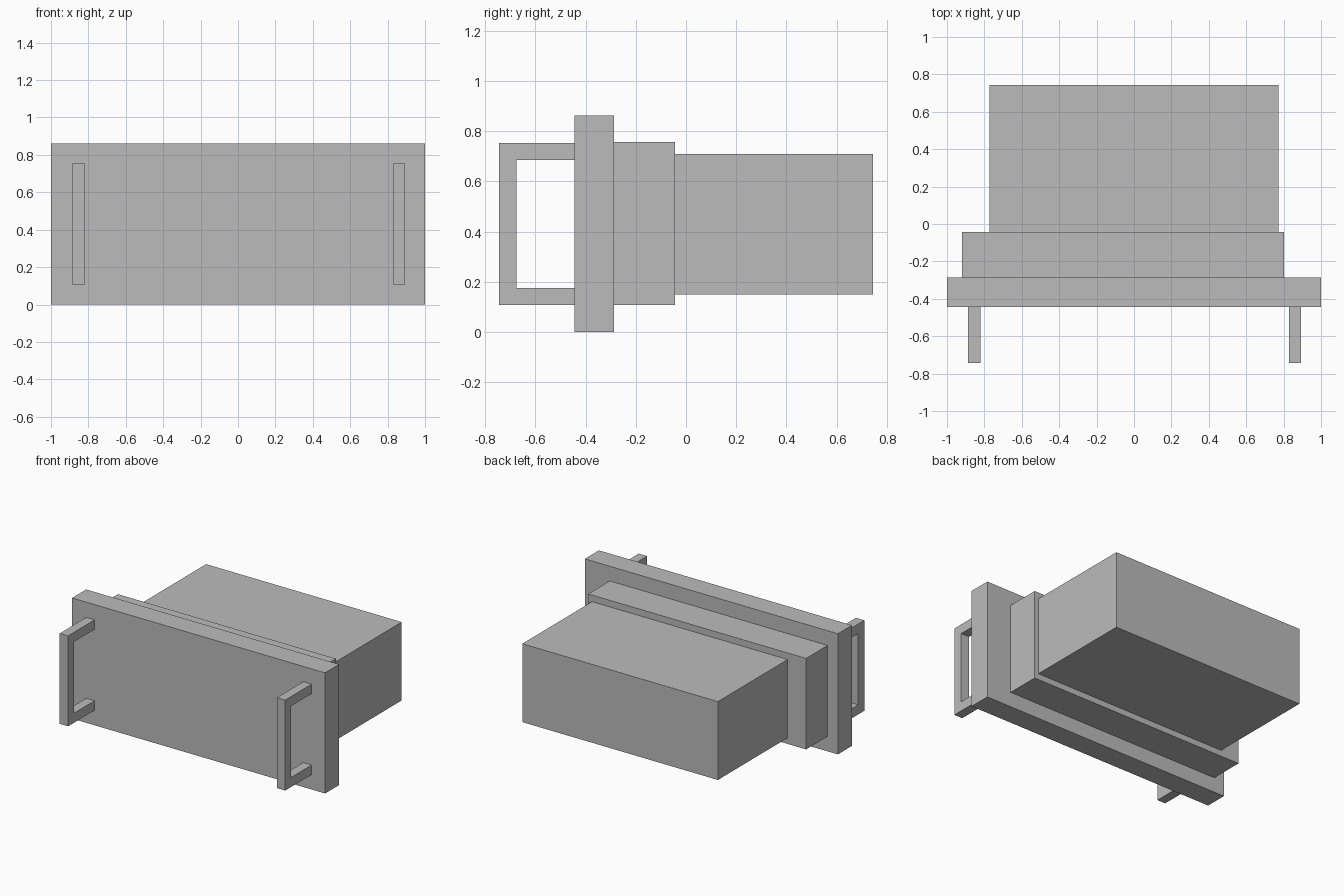
import bpy
import bmesh
from mathutils import Vector

default = bpy.data.objects.get("Cube")
if default:
    bpy.data.objects.remove(default, do_unlink=True)

# Single grey finish
GREY = (0.5, 0.5, 0.5, 1)
grey = bpy.data.materials.new("plain grey")
grey.use_nodes = True
grey.diffuse_color = GREY
grey.node_tree.nodes["Principled BSDF"].inputs["Base Color"].default_value = GREY


def finish(name, bm):
    bmesh.ops.recalc_face_normals(bm, faces=bm.faces)
    mesh = bpy.data.meshes.new(name)
    bm.to_mesh(mesh)
    bm.free()
    mesh.materials.append(grey)
    obj = bpy.data.objects.new(name, mesh)
    bpy.context.collection.objects.link(obj)


def box(name, x, y, z):
    """Box from (low, high) ranges."""
    bm = bmesh.new()
    bmesh.ops.create_cube(bm, size=1)
    low, high = (Vector(corner) for corner in zip(x, y, z))
    for v in bm.verts:
        v.co = (low + high) / 2 + v.co * (high - low)
    finish(name, bm)


def handle(name, x, y, z, bar):
    """U-shaped grip: side profile extruded across x, open towards the panel."""
    (y0, y1), (z0, z1) = y, z
    profile = [(y1, z0), (y0, z0), (y0, z1), (y1, z1),
               (y1, z1 - bar), (y0 + bar, z1 - bar),
               (y0 + bar, z0 + bar), (y1, z0 + bar)]
    bm = bmesh.new()
    face = bm.faces.new([bm.verts.new((x[0], py, pz)) for py, pz in profile])
    grown = bmesh.ops.extrude_face_region(bm, geom=[face])["geom"]
    bmesh.ops.translate(bm, vec=(x[1] - x[0], 0, 0),
                        verts=[v for v in grown if isinstance(v, bmesh.types.BMVert)])
    finish(name, bm)


# Stepped housing behind the wide front panel
PANEL_FRONT, PANEL_BACK, STEP_BACK = -0.445, -0.286, -0.043
box("front_panel", (-1, 1), (PANEL_FRONT, PANEL_BACK), (0, 0.862))
box("middle_housing", (-0.919, 0.803), (PANEL_BACK, STEP_BACK), (0.107, 0.757))
box("rear_housing", (-0.773, 0.773), (STEP_BACK, 0.744), (0.15, 0.71))

# Pull handles
for name, x in (("right_handle", (-0.888, -0.822)), ("left_handle", (0.828, 0.894))):
    handle(name, x, (-0.744, PANEL_FRONT), (0.107, 0.753), 0.068)
